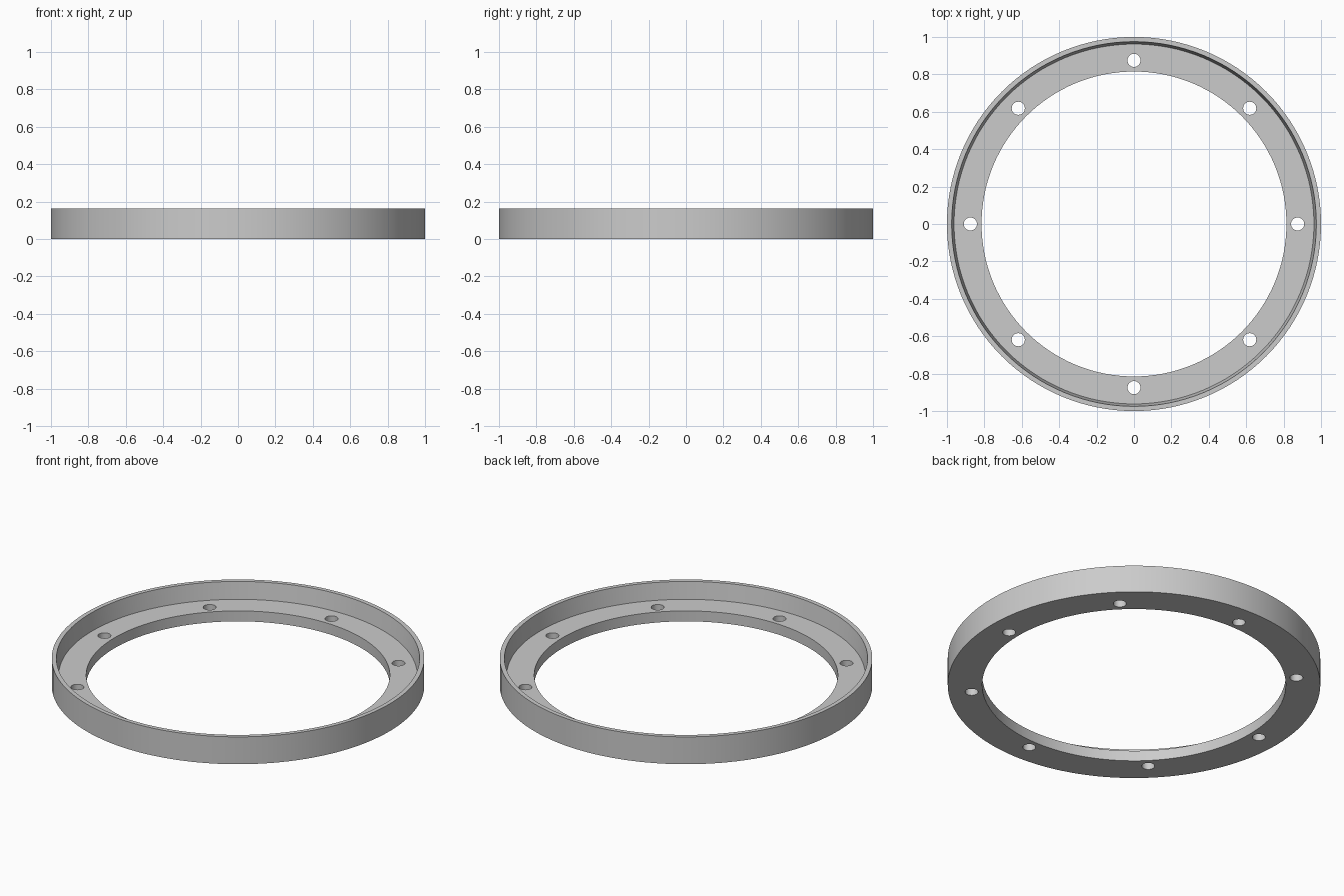
import bpy, bmesh
from math import radians, cos, sin, tau

cube = bpy.data.objects.get("Cube")
if cube:
    bpy.data.objects.remove(cube)

SEGMENTS = 128
BOLT_COUNT, BOLT_CIRCLE, BOLT_RADIUS = 8, 0.875, 0.035

grey = bpy.data.materials.new("plain grey")
grey.use_nodes = True
colour = (0.6, 0.6, 0.6, 1)
grey.diffuse_color = colour
grey.node_tree.nodes["Principled BSDF"].inputs["Base Color"].default_value = colour


def add_object(name, bm):
    mesh = bpy.data.meshes.new(name)
    bm.to_mesh(mesh)
    bm.free()
    mesh.materials.append(grey)
    obj = bpy.data.objects.new(name, mesh)
    bpy.context.collection.objects.link(obj)
    return obj


# Flanged ring: L-shaped section (radius, height) with a drafted inner wall
section = [(0.815, 0), (1, 0), (1, 0.162), (0.975, 0.162), (0.962, 0.062), (0.815, 0.062)]
bm = bmesh.new()
loops = [[bm.verts.new((r * cos(tau * i / SEGMENTS), r * sin(tau * i / SEGMENTS), z))
          for i in range(SEGMENTS)] for r, z in section]
for k, upper in enumerate(loops):
    lower = loops[k - 1]
    for i in range(SEGMENTS):
        bm.faces.new((lower[i - 1], lower[i], upper[i], upper[i - 1]))
ring = add_object("flanged_ring", bm)

# Bolt holes through the flange
bm = bmesh.new()
for i in range(BOLT_COUNT):
    a = tau * i / BOLT_COUNT
    hole = bmesh.ops.create_cone(bm, cap_ends=True, segments=32, radius1=BOLT_RADIUS,
                                 radius2=BOLT_RADIUS, depth=0.4)
    bmesh.ops.translate(bm, verts=hole["verts"],
                        vec=(BOLT_CIRCLE * cos(a), BOLT_CIRCLE * sin(a), 0))
cutter = add_object("bolt_hole_cutter", bm)
cutter.hide_render = True

bpy.ops.object.select_all(action="DESELECT")
ring.select_set(True)
bpy.context.view_layer.objects.active = ring
cut = ring.modifiers.new("bolt holes", "BOOLEAN")
cut.operation = "DIFFERENCE"
cut.solver = "EXACT"
cut.object = cutter
bpy.ops.object.modifier_apply(modifier=cut.name)
bpy.data.objects.remove(cutter)
bpy.ops.object.shade_smooth_by_angle(angle=radians(30))
